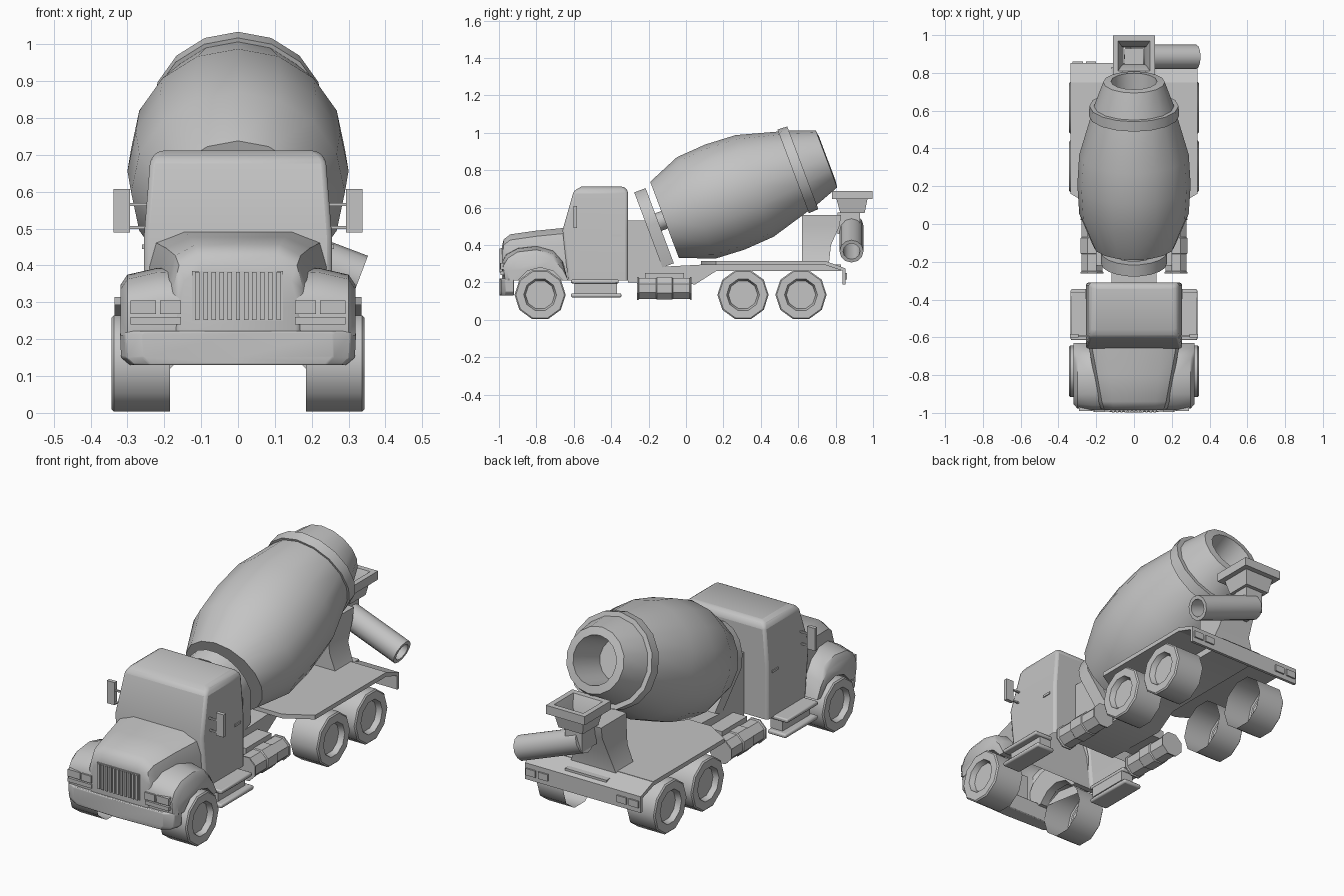
import bpy, bmesh, math
from mathutils import Vector

cube = bpy.data.objects.get("Cube")
if cube:
    bpy.data.objects.remove(cube, do_unlink=True)

grey = bpy.data.materials.new("light_grey")
grey.use_nodes = True
COLOUR = (0.55, 0.55, 0.55, 1)
grey.diffuse_color = COLOUR
grey.node_tree.nodes["Principled BSDF"].inputs["Base Color"].default_value = COLOUR


def loft(name, rings, cap_start=True, cap_end=True, bevel=0, seal=False, closed=True):
    """Skin a series of equal-length vertex rings."""
    bm = bmesh.new()
    rows = [[bm.verts.new(p) for p in ring] for ring in rings]
    pairs = list(zip(rows, rows[1:])) + ([(rows[-1], rows[0])] if seal else [])
    for a, b in pairs:
        for i in range(len(a) if closed else len(a) - 1):
            j = (i + 1) % len(a)
            bm.faces.new((a[i], a[j], b[j], b[i]))
    if cap_start and not seal:
        bm.faces.new(rows[0][::-1])
    if cap_end and not seal:
        bm.faces.new(rows[-1])
    bmesh.ops.recalc_face_normals(bm, faces=bm.faces)
    mesh = bpy.data.meshes.new(name)
    bm.to_mesh(mesh)
    bm.free()
    mesh.materials.append(grey)
    obj = bpy.data.objects.new(name, mesh)
    bpy.context.collection.objects.link(obj)
    if bevel:
        mod = obj.modifiers.new("bevel", "BEVEL")
        mod.width, mod.segments, mod.limit_method = bevel, 2, "ANGLE"
    bpy.ops.object.select_all(action="DESELECT")
    obj.select_set(True)
    bpy.context.view_layer.objects.active = obj
    bpy.ops.object.shade_smooth_by_angle(angle=math.radians(40))
    return obj


def rect(z, x0, x1, y0, y1):
    return [(x0, y0, z), (x1, y0, z), (x1, y1, z), (x0, y1, z)]


def box(name, x0, x1, y0, y1, z0, z1, bevel=0):
    return loft(name, [rect(z0, x0, x1, y0, y1), rect(z1, x0, x1, y0, y1)], bevel=bevel)


def side_profile(name, pts, x0, x1):
    return loft(name, [[(x, y, z) for y, z in pts] for x in (x0, x1)])


def lathe(name, profile, sides, origin, axis, ref, **kw):
    """Revolve (distance, radius) pairs about an axis."""
    axis, ref, origin = Vector(axis).normalized(), Vector(ref).normalized(), Vector(origin)
    side = axis.cross(ref)
    turns = [math.tau * i / sides for i in range(sides)]
    return loft(name, [[origin + axis * t + (ref * math.cos(a) + side * math.sin(a)) * r
                        for a in turns] for t, r in profile], **kw)


# Cab shell, open below
loft("cab", [rect(z, -w, w, f, b) for z, w, f, b in
             [(.21, .255, -.63, -.31), (.48, .255, -.66, -.31),
              (.69, .238, -.60, -.31), (.712, .215, -.56, -.33)]], bevel=.014, cap_start=False)

# Hood shell, narrowing toward the nose, open below
sections = []
for y, w, top in [(-.64, .245, .498), (-.80, .215, .482), (-.94, .19, .462),
                  (-.975, .18, .435), (-.985, .165, .395)]:
    half = [(w - .01, .21), (w - .003, top - .10), (w - .02, top - .035), (w * .6, top - .005)]
    sections.append([(x, y, z) for x, z in half] + [(-x, y, z) for x, z in half[::-1]])
loft("hood", sections, cap_start=False, closed=False)

# Bumper wrapping round the nose
plan = [(.335, -.92), (.32, -.965), (.27, -.99), (0, -.998)]
plan = plan + [(-x, y) for x, y in plan[-2::-1]]
loft("bumper", [[(x * s, y, z) for x, y in plan] for z, s in
                [(.13, .88), (.15, .95), (.215, .96), (.222, .94)]], bevel=.004)

# Grille with vertical bars
box("grille_panel", -.125, .122, -.989, -.97, .25, .385)
for i in range(11):
    x = -.11 + i * .022
    box("grille_bar", x - .006, x + .006, -.997, -.98, .252, .382)

# Frame and sloped bracket behind the cab
side_profile("chassis", [(-.31, .20), (-.31, .53), (-.22, .53), (-.11, .285), (.08, .295),
                         (.83, .295), (.83, .26), (.16, .26), (.05, .19)], -.12, .12)

# Rear deck with tapered front and a turned-down tail
deck = [(.20, .08), (.335, .16), (.335, .75), (-.335, .75), (-.335, .16), (-.20, .08)]
loft("deck", [[(x, y, z) for x, y in deck] for z in (.293, .315)])
side_profile("deck_tail", [(.745, .293), (.745, .315), (.853, .275), (.853, .19),
                           (.838, .19), (.838, .262)], -.335, .335)

# Parts on both sides
for s in (-1, 1):
    def pair_box(name, a, b, *rest, bevel=0):
        return box(name, min(s * a, s * b), max(s * a, s * b), *rest, bevel=bevel)

    # Front fender: arch over the wheel, sloping down and back at the outer edge
    arch = [(-.975, .21), (-.985, .31), (-.96, .352), (-.90, .385), (-.80, .397), (-.71, .375),
            (-.66, .32), (-.63, .21), (-.645, .21)]
    arch += [(-.78 + .14 * math.cos(a), .14 + .14 * math.sin(a))
             for a in [math.radians(d) for d in range(30, 151, 30)]] + [(-.92, .21)]
    loft("front_fender", [[(s * x, y + (back if y < -.95 else 0), z - (drop if z > .3 else 0))
                           for y, z in arch]
                          for x, drop, back in [(.15, 0, 0), (.22, .004, 0), (.30, .022, .008),
                                                (.319, .05, .03)]])

    # Headlights
    pair_box("headlight", .155, .212, -.994, -.97, .268, .305)
    pair_box("headlight", .222, .292, -.991, -.96, .268, .305)
    pair_box("turn_light", .155, .292, -.991, -.96, .24, .26)

    # Wheels, open on the inner side
    for y in (-.78, .305, .615):
        lathe("wheel", [(.185, .137), (.337, .137), (.343, .130), (.343, .088), (.315, .078)],
              10, (0, y, .134), (s, 0, 0), (0, 1, 0), cap_start=False)

    # Cab steps
    pair_box("lower_step", .23, .335, -.615, -.345, .12, .142, bevel=.008)
    pair_box("step_riser", .23, .30, -.595, -.37, .142, .195)
    pair_box("upper_step", .23, .335, -.615, -.36, .195, .215, bevel=.006)

    # Mirror on two arms, and door handle
    pair_box("mirror", .293, .338, -.602, -.582, .49, .608)
    for z in (.503, .565):
        pair_box("mirror_arm", .22, .30, -.597, -.588, z - .004, z + .004)
    pair_box("door_handle", .25, .260, -.395, -.345, .445, .457)

    # Fuel tank with end plates and a centre band
    tank = [(-.262, .066), (-.255, .066), (-.25, .06), (-.16, .06), (-.155, .065), (-.075, .065),
            (-.07, .06), (.02, .06), (.023, .066), (.03, .066)]
    lathe("fuel_tank", tank, 8, (s * .222, 0, .168), (0, 1, 0),
          (math.cos(math.pi / 8), 0, math.sin(math.pi / 8)))
    pair_box("tank_bracket", .11, .2, -.22, -.01, .2, .25)

    # Tail lights
    for x in (.2, .27):
        pair_box("tail_light", x, x + .055, .85, .861, .215, .25)

# Drum on its inclined axis
AXIS = Vector((0, .936, .352)).normalized()
UP = Vector((0, -AXIS.z, AXIS.y))
BASE = Vector((0, -.115, .535))
lathe("drum", [(0, .217), (.18, .290), (.345, .300), (.515, .290), (.74, .226), (.79, .212),
               (.925, .163), (.93, .122), (.72, .105)], 16, BASE, AXIS, UP)
lathe("drum_band", [(.735, .225), (.735, .239), (.79, .236), (.79, .205)], 16, BASE, AXIS, UP,
      seal=True)
lathe("drum_shaft", [(-.10, .05), (.01, .05)], 12, BASE, AXIS, UP)

# Arched drum support, tilted with the drum
angles = [math.radians(d) for d in range(0, 181, 20)]
outline = [(.12, -.235)] + [(.175 * math.cos(a), .197 * math.sin(a)) for a in angles] + [(-.12, -.235)]
hole = [(-.08, -.235)] + [(.125 * math.cos(a), .14 * math.sin(a)) for a in angles[::-1]] + [(.08, -.235)]
loft("drum_support", [[BASE + AXIS * t + UP * u + Vector((x, 0, 0)) for x, u in outline + hole]
                      for t in (-.10, -.035)])

# Rear pedestal carrying the drum mouth, flared at the foot
loft("rear_pedestal", [rect(z, -w, w, .62, back) for z, w, back in
                       [(.31, .13, .765), (.40, .095, .775), (.50, .09, .82), (.56, .09, .83)]])

# Loading hopper with hollow funnel
loft("hopper", [rect(z, -w, w, a, b) for z, w, a, b in
                [(.57, .07, .825, .955), (.645, .085, .805, .97), (.645, .112, .78, .998),
                 (.69, .112, .78, .998), (.69, .085, .81, .97), (.63, .065, .84, .94),
                 (.57, .055, .845, .935)]], seal=True)
box("hopper_throat", -.05, .05, .81, .93, .46, .575)

# Discharge chute, a hollow tube sloping to one side
lathe("discharge_chute", [(0, .064), (.385, .064), (.385, .045), (0, .045)], 12,
      (-.03, .885, .503), (.935, 0, -.355), (0, 1, 0), seal=True)
